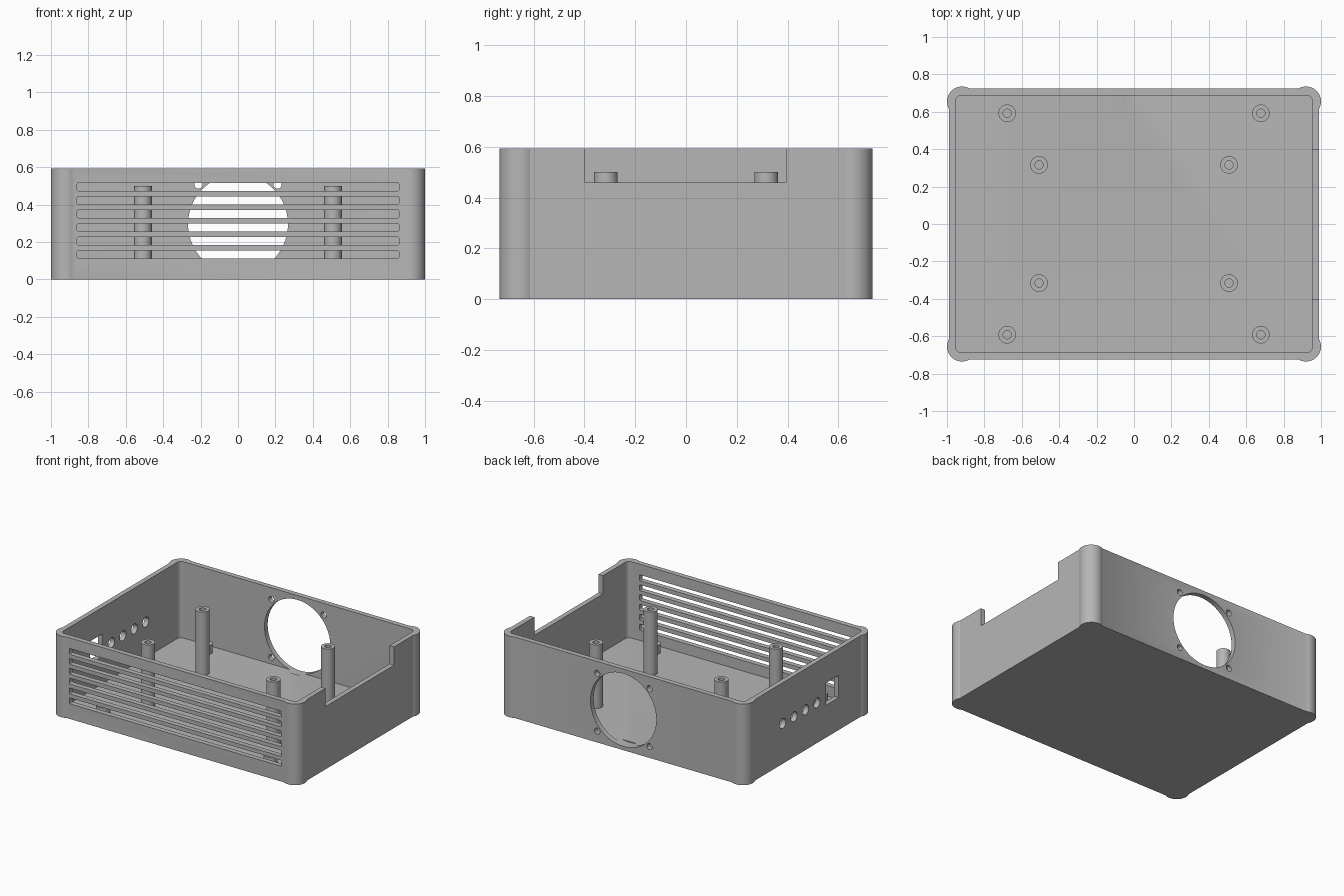
import bpy
import math

cube = bpy.data.objects.get("Cube")
if cube:
    bpy.data.objects.remove(cube, do_unlink=True)

HEIGHT, FLOOR = 0.594, 0.035
OUT_X, OUT_Y = 0.989, 0.725
IN_X, IN_Y = 0.953, 0.688
FAN_Z, FAN_R = 0.295, 0.267

grey = bpy.data.materials.new("plain grey")
grey.use_nodes = True
grey.diffuse_color = (0.47, 0.47, 0.47, 1)
grey.node_tree.nodes["Principled BSDF"].inputs["Base Color"].default_value = grey.diffuse_color


def box(name, lo, hi):
    """Axis-aligned box between two corners."""
    bpy.ops.mesh.primitive_cube_add(size=1, location=[(a + b) / 2 for a, b in zip(lo, hi)])
    obj = bpy.context.object
    obj.name = name
    obj.scale = [b - a for a, b in zip(lo, hi)]
    bpy.ops.object.transform_apply(location=True, rotation=True, scale=True)
    return obj


def rod(name, centre, radius, length, axis="z", sides=48):
    """Cylinder along the chosen axis."""
    turn = {"x": (0, math.pi / 2, 0), "y": (math.pi / 2, 0, 0), "z": (0, 0, 0)}[axis]
    bpy.ops.mesh.primitive_cylinder_add(vertices=sides, radius=radius, depth=length,
                                        location=centre, rotation=turn)
    obj = bpy.context.object
    obj.name = name
    bpy.ops.object.transform_apply(location=True, rotation=True, scale=True)
    return obj


def round_edges(obj, axis, width, segments):
    """Bevel only the edges that run along one axis."""
    weight = obj.data.attributes.new("bevel_weight_edge", "FLOAT", "EDGE")
    for edge in obj.data.edges:
        a, b = (obj.data.vertices[i].co for i in edge.vertices)
        weight.data[edge.index].value = float(abs((b - a).normalized()[axis]) > 0.9)
    mod = obj.modifiers.new("Bevel", "BEVEL")
    mod.limit_method, mod.width, mod.segments = "WEIGHT", width, segments
    apply(obj, mod)


def apply(obj, mod):
    bpy.ops.object.select_all(action="DESELECT")
    bpy.context.view_layer.objects.active = obj
    obj.select_set(True)
    bpy.ops.object.modifier_apply(modifier=mod.name)


def combine(target, tool, operation="DIFFERENCE"):
    mod = target.modifiers.new("Boolean", "BOOLEAN")
    mod.operation, mod.solver, mod.object = operation, "EXACT", tool
    apply(target, mod)
    bpy.data.objects.remove(tool, do_unlink=True)


def finish(obj):
    obj.data.materials.clear()
    obj.data.materials.append(grey)
    bpy.ops.object.select_all(action="DESELECT")
    bpy.context.view_layer.objects.active = obj
    obj.select_set(True)
    bpy.ops.object.shade_smooth_by_angle(angle=math.radians(30))


# Outer body with round corner pillars
case = box("case_shell", (-OUT_X, -OUT_Y, 0), (OUT_X, OUT_Y, HEIGHT))
round_edges(case, 2, 0.05, 4)
for sx in (-1, 1):
    for sy in (-1, 1):
        combine(case, rod("pillar", (sx * 0.92, sy * 0.655, HEIGHT / 2), 0.08, HEIGHT), "UNION")

# Open interior
cavity = box("cavity", (-IN_X, -IN_Y, FLOOR), (IN_X, IN_Y, 1))
round_edges(cavity, 2, 0.03, 6)
combine(case, cavity)

# Vent slots in the front wall
for i in range(6):
    z = 0.133 + 0.0723 * i
    slot = box("slot", (-0.86, -0.8, z - 0.0215), (0.86, -0.6, z + 0.0215))
    round_edges(slot, 1, 0.008, 3)
    combine(case, slot)

# Fan opening and its screw holes in the back wall
combine(case, rod("fan_hole", (0, 0.725, FAN_Z), FAN_R, 0.15, "y", 96))
for sx in (-1, 1):
    for sz in (-1, 1):
        combine(case, rod("screw_hole", (sx * 0.212, 0.725, FAN_Z + sz * 0.212),
                          0.022, 0.15, "y", 24))

# Round ports and a rectangular port in the -x wall
for i in range(4):
    combine(case, rod("round_port", (-0.97, 0.293 - 0.132 * i, 0.295), 0.036, 0.2, "x", 32))
combine(case, box("square_port", (-1.1, -0.355, 0.237), (-0.9, -0.207, 0.4)))

# Notch in the top of the +x wall
combine(case, box("notch", (0.9, -0.4, 0.46), (1.1, 0.395, 1)))
finish(case)

# Hollow mounting posts: tall inner set, short outer set
for label, px, py, top in (("tall", 0.508, 0.316, 0.5), ("short", 0.678, 0.592, 0.1)):
    for sx, side in ((-1, "right"), (1, "left")):
        for sy, end in ((-1, "front"), (1, "back")):
            at = (sx * px, sy * py, (FLOOR + top) / 2)
            post = rod(f"{label}_post_{end}_{side}", at, 0.047, top - FLOOR, "z", 40)
            combine(post, rod("bore", at, 0.022, 1, "z", 24))
            finish(post)
